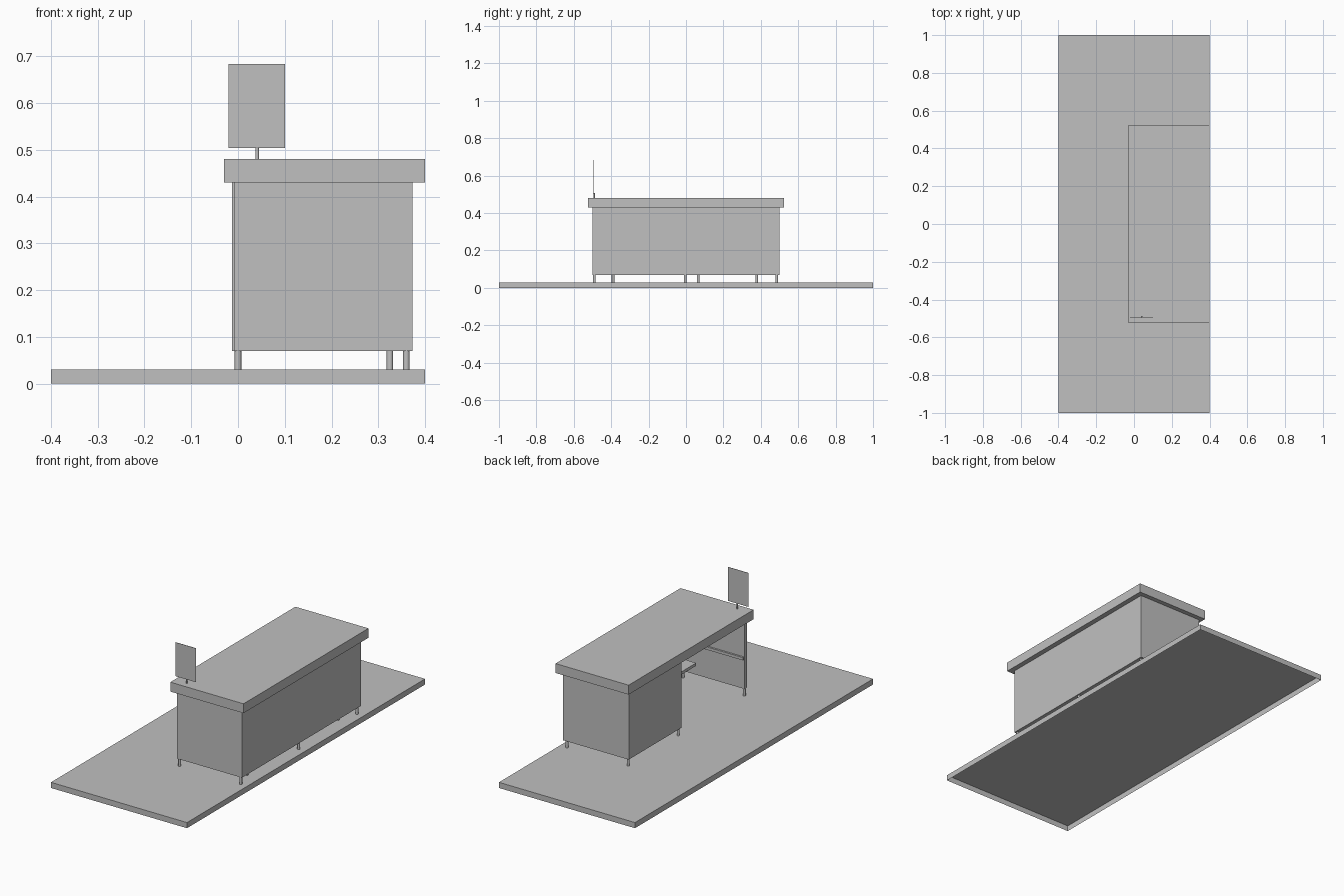
import bpy
import bmesh

cube = bpy.data.objects.get("Cube")
if cube:
    bpy.data.objects.remove(cube, do_unlink=True)

grey = bpy.data.materials.new("plain grey")
grey.use_nodes = True
grey.diffuse_color = (0.53, 0.53, 0.53, 1)
grey.node_tree.nodes["Principled BSDF"].inputs["Base Color"].default_value = grey.diffuse_color


def finish(name, bm):
    mesh = bpy.data.meshes.new(name)
    bm.to_mesh(mesh)
    bm.free()
    mesh.materials.append(grey)
    obj = bpy.data.objects.new(name, mesh)
    bpy.context.collection.objects.link(obj)
    return obj


def box(name, x, y, z, open_bottom=False):
    """Box between pairs of limits, optionally without its lower face."""
    bm = bmesh.new()
    bmesh.ops.create_cube(bm, size=1)
    for v in bm.verts:
        for i, (low, high) in enumerate((x, y, z)):
            v.co[i] = high if v.co[i] > 0 else low
    if open_bottom:
        bm.normal_update()
        lower = [f for f in bm.faces if f.normal.z < -0.5]
        bmesh.ops.delete(bm, geom=lower, context='FACES_ONLY')
    return finish(name, bm)


def post(name, x, y, z, radius, sides=16):
    bm = bmesh.new()
    bmesh.ops.create_cone(bm, cap_ends=True, segments=sides, radius1=radius,
                          radius2=radius, depth=z[1] - z[0])
    bmesh.ops.translate(bm, verts=bm.verts, vec=(x, y, sum(z) / 2))
    obj = finish(name, bm)
    for f in obj.data.polygons:
        f.use_smooth = abs(f.normal.z) < 0.5
    return obj


FLOOR, UNDER, BODY_TOP = 0.03, 0.07, 0.43

# Hollow platform and solid counter
box("platform", (-0.4, 0.4), (-1, 1), (0, FLOOR), open_bottom=True)
box("counter_top", (-0.03, 0.4), (-0.525, 0.525), (BODY_TOP, 0.48))

# Closed long side, end panel and storage cabinet around the knee space
box("long_panel", (0.355, 0.373), (-0.5, 0.5), (UNDER, BODY_TOP))
box("end_panel", (-0.008, 0.355), (-0.5, -0.48), (UNDER, BODY_TOP))
box("cabinet", (-0.008, 0.355), (0.055, 0.5), (UNDER, BODY_TOP))
box("cabinet_door", (-0.013, -0.008), (0.057, 0.498), (UNDER, BODY_TOP))

# Ledge on the end panel and shelf in the knee space
box("end_ledge", (-0.005, 0.355), (-0.48, -0.47), (0.225, 0.24))
box("inner_shelf", (0.15, 0.355), (-0.3, 0.055), (0.22, 0.235))

# Feet along the long side, under the inner frame and along the open side
for x, row in ((0.36, (-0.49, -0.005, 0.485)),
               (0.325, (-0.39, 0.378)),
               (0.0, (-0.49, 0.065, 0.485))):
    for y in row:
        post("foot", x, y, (FLOOR, UNDER), 0.007)

# Thin sign on a short stem
post("sign_stem", 0.041, -0.49, (0.48, 0.506), 0.004)
box("sign_board", (-0.02, 0.1), (-0.497, -0.495), (0.504, 0.684))
